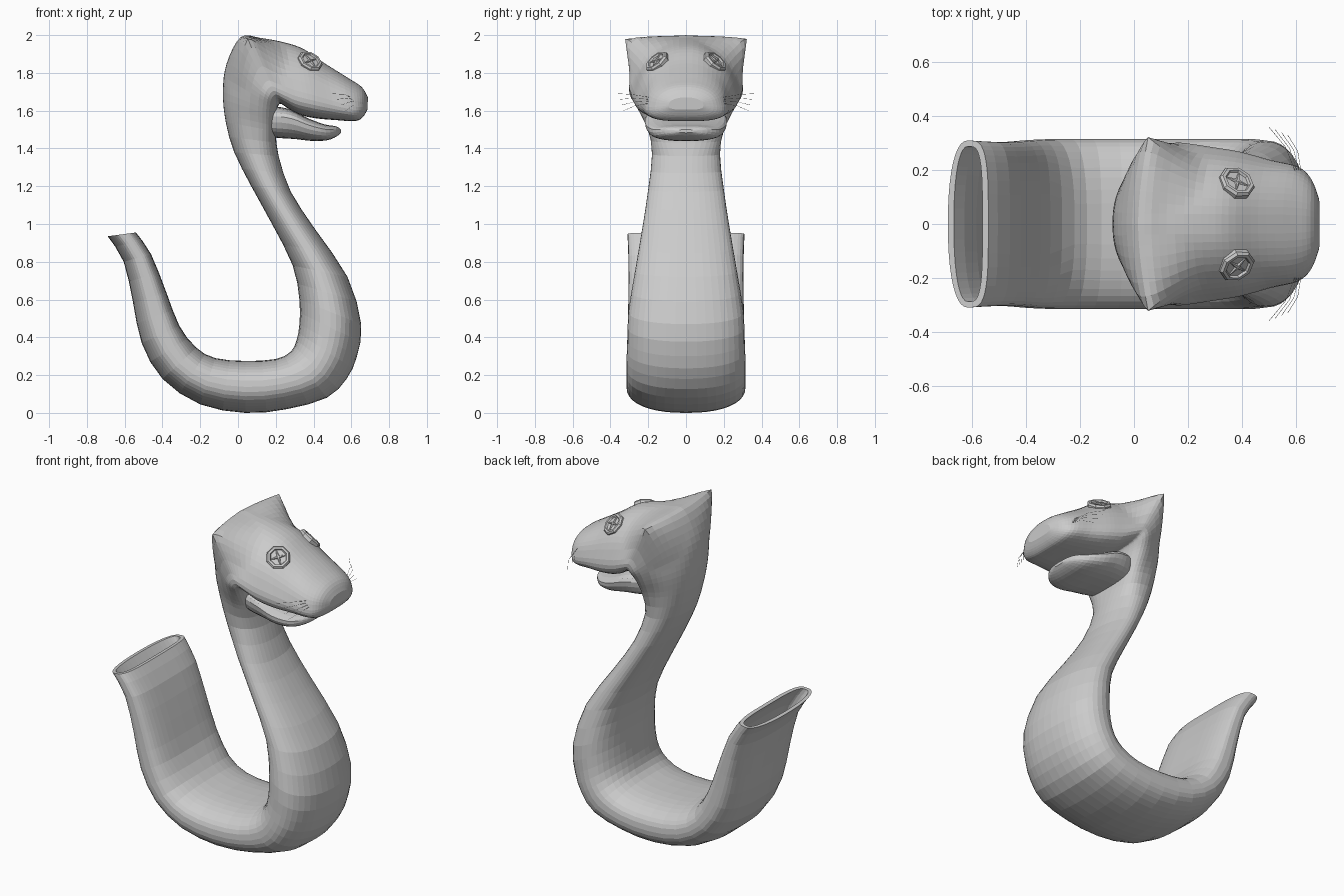
import bpy, bmesh, math
from mathutils import Vector, Quaternion
from mathutils.bvhtree import BVHTree

default_cube = bpy.data.objects.get("Cube")
if default_cube:
    bpy.data.objects.remove(default_cube, do_unlink=True)

# One plain grey cloth material
grey = bpy.data.materials.new("soft grey")
grey.use_nodes = True
colour = (0.6, 0.6, 0.6, 1)
grey.diffuse_color = colour
grey.node_tree.nodes["Principled BSDF"].inputs["Base Color"].default_value = colour


def add_object(name, data):
    obj = bpy.data.objects.new(name, data)
    bpy.context.collection.objects.link(obj)
    data.materials.append(grey)
    return obj


def smooth_path(sections, steps):
    """Catmull-Rom interpolation between cross-section tuples."""
    rows = [Vector(s) for s in sections]
    result = []
    for i in range(len(rows) - 1):
        a, b = rows[max(i - 1, 0)], rows[i]
        c, d = rows[i + 1], rows[min(i + 2, len(rows) - 1)]
        for k in range(steps):
            t = k / steps
            result.append(b + ((c - a) * t + (a * 2 - b * 5 + c * 4 - d) * t ** 2
                               + (b * 3 - a - c * 3 + d) * t ** 3) / 2)
    return result + [rows[-1]]


def power(value, exponent):
    return math.copysign(abs(value) ** exponent, value)


def ring(section, count, inset=0):
    """Rounded cross-section; each side of it has its own squareness."""
    xi, zi, xo, zo, wide_in, wide_out, square_in, square_out = section
    inner, outer = Vector((xi, 0, zi)), Vector((xo, 0, zo))
    middle, half = (inner + outer) / 2, (outer - inner) / 2
    half *= max(1 - inset / half.length, 0.1)
    points = []
    for i in range(count):
        angle = math.tau * i / count
        square = square_out if math.cos(angle) > 0 else square_in
        v = power(math.cos(angle), 2 / square)
        width = wide_in + (wide_out - wide_in) * (v + 1) / 2 - inset
        y = power(math.sin(angle), 2 / square) * width
        points.append(middle + half * v + Vector((0, y, 0)))
    return points


def loft(name, rings):
    bm = bmesh.new()
    loops = [[bm.verts.new(p) for p in r] for r in rings]
    count = len(loops[0])
    for a, b in zip(loops, loops[1:]):
        for i in range(count):
            j = (i + 1) % count
            bm.faces.new((a[i], a[j], b[j], b[i]))
    bm.faces.new(loops[-1])
    bm.faces.new(loops[0][::-1])
    bmesh.ops.recalc_face_normals(bm, faces=bm.faces)
    mesh = bpy.data.meshes.new(name)
    bm.to_mesh(mesh)
    bm.free()
    return add_object(name, mesh)


# Tail, belly and neck: inner x, inner z, outer x, outer z, half width
trunk = [
    (-.54, .955, -.69, .935, .31),
    (-.46, .84, -.605, .8, .305),
    (-.38, .64, -.555, .58, .305),
    (-.31, .46, -.51, .37, .31),
    (-.22, .345, -.4, .18, .315),
    (-.12, .29, -.2, .045, .315),
    (.04, .275, .04, 0, .315),
    (.2, .285, .26, .02, .315),
    (.28, .325, .47, .08, .315),
    (.31, .385, .575, .18, .315),
    (.325, .47, .63, .3, .31),
    (.325, .6, .652, .47, .305),
    (.29, .78, .58, .72, .27),
    (.18, 1, .41, .97, .23),
    (.07, 1.2, .28, 1.17, .2),
    (-.02, 1.38, .215, 1.36, .18),
]
# Head: as above, with separate crown and lip half widths
head = [
    (-.065, 1.54, .2, 1.49, .18, .22),
    (-.08, 1.7, .205, 1.585, .2, .29),
    (-.06, 1.85, .215, 1.63, .21, .34),
    (.015, 1.99, .23, 1.635, .2, .35),
    (.12, 1.985, .26, 1.615, .19, .345),
    (.25, 1.96, .32, 1.58, .185, .33),
    (.35, 1.925, .41, 1.56, .18, .31),
    (.46, 1.85, .52, 1.55, .175, .27),
    (.58, 1.775, .62, 1.545, .17, .235),
    (.655, 1.725, .66, 1.565, .14, .18),
    (.688, 1.67, .685, 1.605, .08, .1),
]
tail_shape, belly_shape, neck_shape = (3.6, 2.3), (2.6, 2.3), (2.2, 2.2)
sections = []
for i, s in enumerate(trunk):
    shape = tail_shape if i < 4 else belly_shape if i < 9 else neck_shape
    sections.append(s + (s[-1],) + shape)
sections += [s + (2.3, 3.2) for s in head]
path = smooth_path(sections, 4)
neck_end = 4 * len(trunk)
path = path[:neck_end:2] + path[neck_end:]
lining = [ring(s, 40, .022) for s in path[:14]]
body = loft("sock_body", lining[::-1] + [ring(s, 40) for s in path])

# Ears: pinch the back corners of the crown out into points
for side in (1, -1):
    tip = Vector((.052, side * .322, 1.98))
    anchor = min((v.co for v in body.data.vertices),
                 key=lambda co: (co - tip).length).copy()
    for vert in body.data.vertices:
        reach = (vert.co - anchor).length / .2
        if reach < 1:
            vert.co += (tip - anchor) * (1 - reach) ** 1.5

# Lower jaw
jaw = [
    (.04, 1.6, .08, 1.475, .13, .12),
    (.19, 1.62, .2, 1.457, .215, .17),
    (.28, 1.605, .3, 1.45, .24, .185),
    (.37, 1.56, .39, 1.44, .23, .185),
    (.46, 1.527, .47, 1.443, .19, .16),
    (.52, 1.517, .52, 1.462, .12, .11),
    (.545, 1.5, .545, 1.483, .04, .04),
]
jaw_path = smooth_path([s + (2.8, 2.8) for s in jaw], 3)
loft("lower_jaw", [ring(s, 24) for s in jaw_path])


def button(name, side, tree):
    """Octagonal button with raised rim and a stitched cross."""
    normal = Vector((.4, side * .6, .69)).normalized()
    target = Vector((.375, side * .145, 1.85))
    place = tree.ray_cast(target + normal * .3, -normal)[0]
    turn = normal.to_track_quat("Z", "Y")
    profile = ((.066, -.03), (.07, .006), (.062, .016), (.05, .016),
               (.045, .007), (.002, .007))
    rings = [[Vector((r * math.cos(a), r * math.sin(a), h))
              for a in (math.tau * (i + .5) / 8 for i in range(8))]
             for r, h in profile]
    parts = [(loft(name, rings), 0)]
    for label, angle in (("_first_stitch", .3), ("_second_stitch", .3 + math.pi / 2)):
        thread = []
        for t in (-1, -.5, 0, .5, 1):
            size = .003 + .006 * (1 - abs(t))
            thread.append([Vector((t * .042, size * math.cos(a), .008 + size * math.sin(a)))
                           for a in (math.tau * i / 6 for i in range(6))])
        parts.append((loft(name + label, thread), angle))
    for part, angle in parts:
        part.rotation_mode = "QUATERNION"
        part.rotation_quaternion = turn @ Quaternion((0, 0, 1), angle)
        part.location = place


def whiskers(name, side):
    """Fine bent hairs at the side of the muzzle."""
    curve = bpy.data.curves.new(name, "CURVE")
    curve.dimensions = "3D"
    curve.bevel_depth = .0008
    curve.bevel_resolution = 0
    for i in range(4):
        spread = i / 3
        root = Vector((.6 + .02 * spread, side * .19, 1.67 - .03 * spread))
        end = Vector((.5 + .07 * spread, side * (.36 - .03 * spread), 1.69 - .09 * spread))
        bend = (root + end) / 2 + Vector((.012, side * .01, .006))
        spline = curve.splines.new("POLY")
        spline.points.add(2)
        for point, place in zip(spline.points, (root, bend, end)):
            point.co = (*place, 1)
    add_object(name, curve)


# Paired button eyes and whiskers
body_bm = bmesh.new()
body_bm.from_mesh(body.data)
tree = BVHTree.FromBMesh(body_bm)
body_bm.free()
for label, side in (("left", 1), ("right", -1)):
    button(label + "_button_eye", side, tree)
    whiskers(label + "_whiskers", side)
